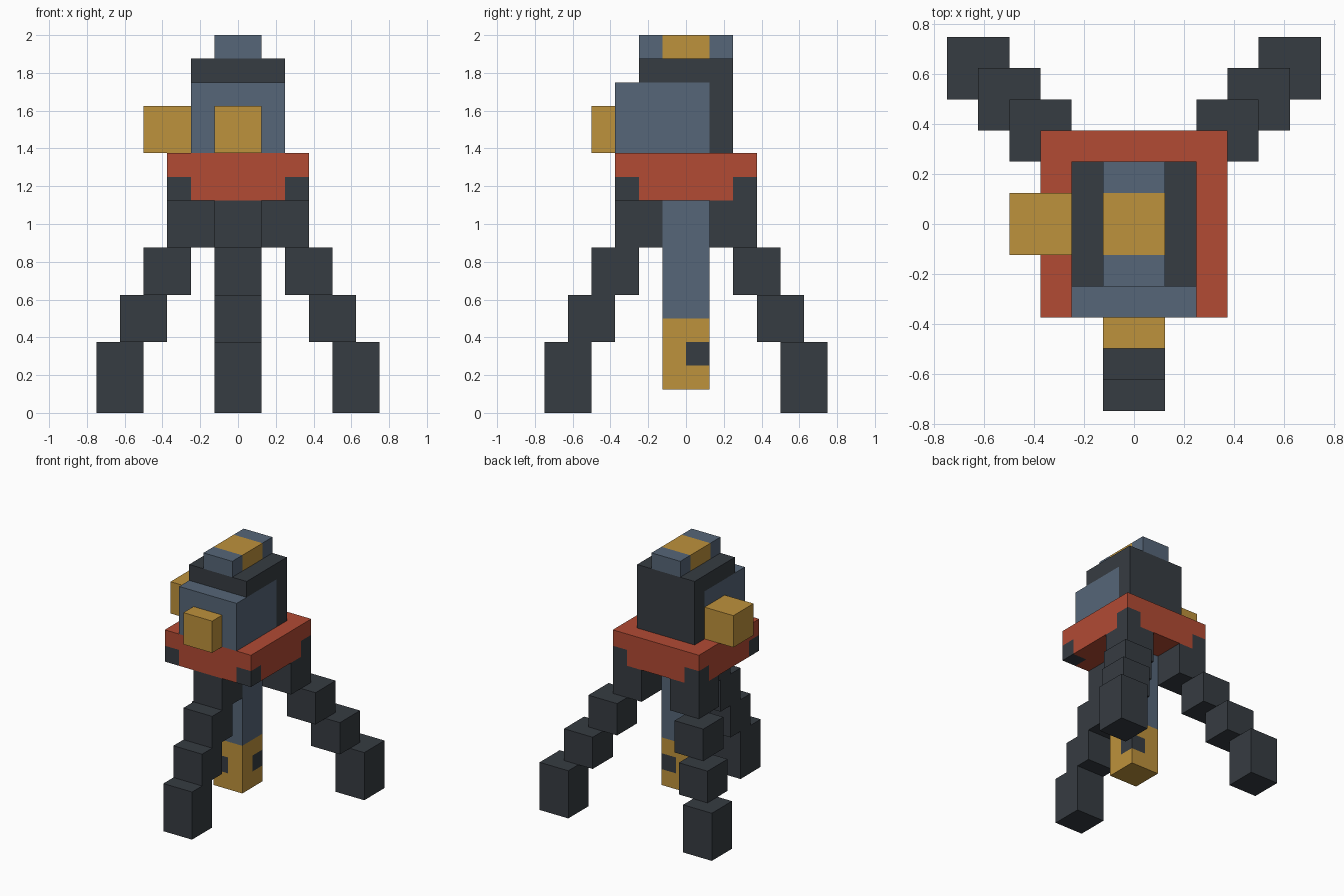
import bpy, bmesh
from mathutils import Vector

cube = bpy.data.objects.get("Cube")
if cube:
    bpy.data.objects.remove(cube, do_unlink=True)

U = 0.125  # one block unit


def material(name, rgb):
    mat = bpy.data.materials.new(name)
    mat.use_nodes = True
    color = (*rgb, 1)
    mat.diffuse_color = color
    mat.node_tree.nodes["Principled BSDF"].inputs["Base Color"].default_value = color
    return mat


red = material("brick_red", (0.445, 0.069, 0.034))
gold = material("ochre", (0.515, 0.287, 0.045))
blue = material("slate_blue", (0.093, 0.133, 0.188))
dark = material("charcoal", (0.037, 0.045, 0.054))


def box(name, low, high, mats, cuts=(), rule=None):
    """Box between two corners in block units; cuts are (axis, position) planes,
    rule picks faces (by centre) that take the second material."""
    low, high = Vector(low), Vector(high)
    bm = bmesh.new()
    bmesh.ops.create_cube(bm, size=1)
    for v in bm.verts:
        v.co = (low + high) / 2 + v.co * (high - low)
    for axis, pos in cuts:
        normal = Vector((0, 0, 0))
        normal[axis] = 1
        bmesh.ops.bisect_plane(bm, geom=bm.verts[:] + bm.edges[:] + bm.faces[:],
                               plane_co=normal * pos, plane_no=normal)
    if rule:
        for f in bm.faces:
            f.material_index = int(rule(f.calc_center_median()))
    bmesh.ops.scale(bm, vec=(U, U, U), verts=bm.verts)
    mesh = bpy.data.meshes.new(name)
    bm.to_mesh(mesh)
    bm.free()
    for m in mats:
        mesh.materials.append(m)
    obj = bpy.data.objects.new(name, mesh)
    bpy.context.collection.objects.link(obj)
    return obj


# Stepped legs: one to the front, two spreading diagonally to the back
steps = [(2, 7, 9), (3, 5, 7), (4, 3, 5), (5, 0, 3)]
for leg, dx, dy in (("front_leg", 0, -1), ("back_left_leg", 1, 1), ("back_right_leg", -1, 1)):
    for i, (out, bottom, top) in enumerate(steps):
        x, y = dx * out, dy * out
        box(f"{leg}_{i + 1}", (x - 1, y - 1, bottom), (x + 1, y + 1, top), [dark])

# Central column with a tip that has dark notched corners
box("column", (-1, -1, 4), (1, 1, 9), [blue])
box("column_tip", (-1, -1, 1), (1, 1, 4), [gold, dark],
    [(0, 0), (1, 0), (2, 2), (2, 3)],
    lambda c: c.x * c.y > 0.01 and 2 < c.z < 3)

# Platform with dark lower corners
box("platform", (-3, -3, 9), (3, 3, 11), [red, dark],
    [(0, -2), (0, 2), (1, -2), (1, 2), (2, 10)],
    lambda c: abs(c.x) > 2 and abs(c.y) > 2 and c.z < 10)

# Head: body, dark back and cap, top rail
box("body", (-2, -3, 11), (2, 1, 14), [blue])
box("back_panel", (-2, 1, 11), (2, 2, 14), [dark])
box("cap", (-2, -2, 14), (2, 2, 15), [dark])
box("top_rail", (-1, -2, 15), (1, 2, 16), [blue, gold],
    [(1, -1), (1, 1)], lambda c: abs(c.y) < 1)

# Protruding eyepiece and side box
box("front_eyepiece", (-1, -4, 11), (1, -3, 13), [gold])
box("side_box", (-4, -1, 11), (-2, 1, 13), [gold])
